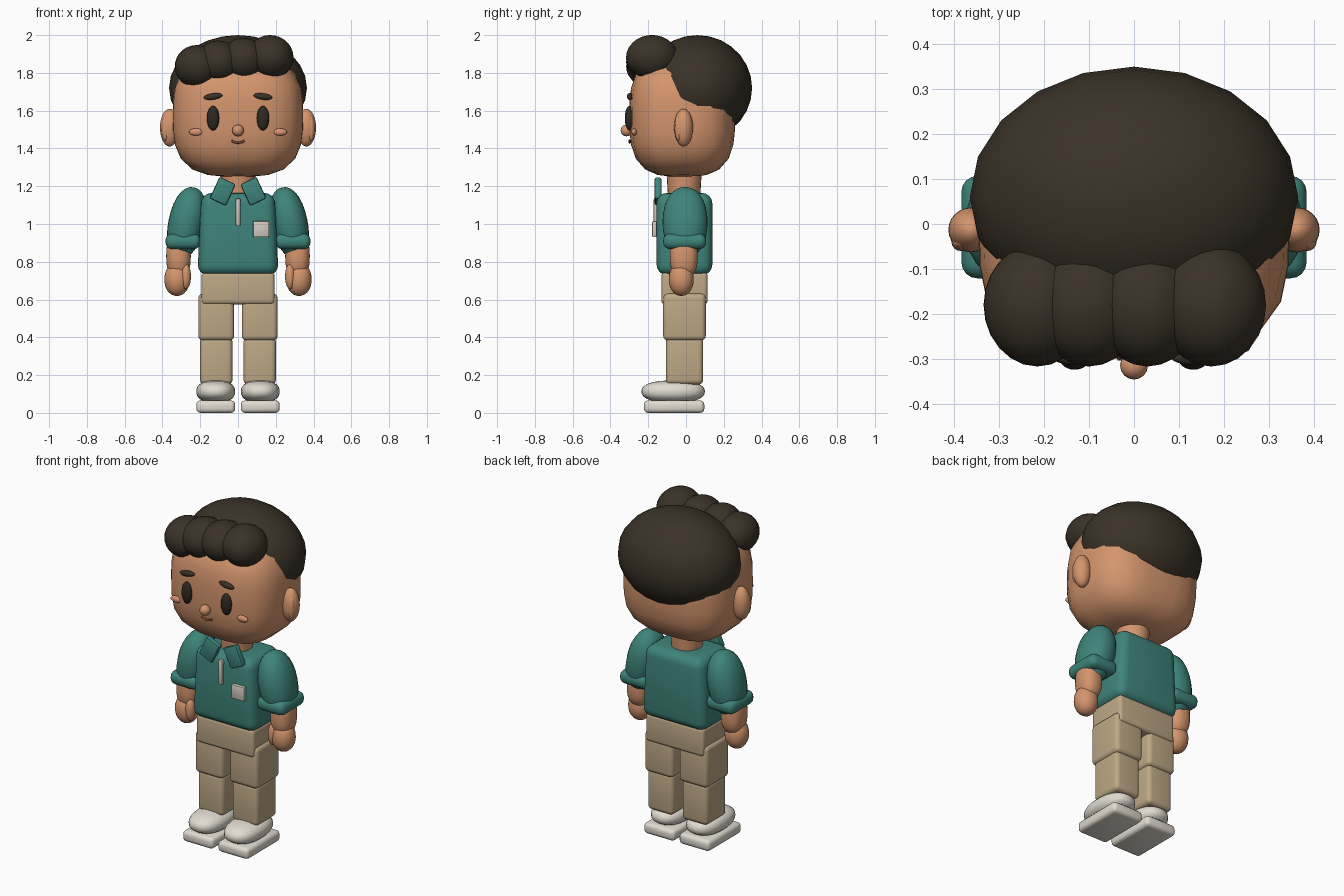
import bpy, bmesh, math
from mathutils import Matrix

if "Cube" in bpy.data.objects:
    bpy.data.objects.remove(bpy.data.objects["Cube"])


def material(name, r, g, b):
    m = bpy.data.materials.new(name)
    lin = [((c / 255 + 0.055) / 1.055) ** 2.4 for c in (r, g, b)]
    m.diffuse_color = (*lin, 1)
    m.use_nodes = True
    m.node_tree.nodes["Principled BSDF"].inputs["Base Color"].default_value = m.diffuse_color
    return m


SKIN = material("skin", 212, 149, 109)
BLUSH = material("blush", 218, 148, 114)
HAIR = material("dark_hair", 58, 50, 39)
EYE = material("eye_dark", 46, 40, 33)
LIP = material("lip_brown", 135, 80, 56)
SHIRT = material("teal_shirt", 62, 132, 122)
PANTS = material("khaki", 190, 168, 134)
SHOE = material("shoe_white", 226, 220, 209)
TRIM = material("trim_grey", 212, 203, 193)


def finish(bm, name, mat, loc, tilt, angle):
    bmesh.ops.transform(bm, verts=bm.verts, matrix=Matrix.Translation(loc) @ Matrix.Rotation(math.radians(tilt), 4, 'Y'))
    me = bpy.data.meshes.new(name)
    bm.to_mesh(me)
    bm.free()
    me.materials.append(mat)
    ob = bpy.data.objects.new(name, me)
    bpy.context.collection.objects.link(ob)
    bpy.ops.object.select_all(action='DESELECT')
    ob.select_set(True)
    bpy.context.view_layer.objects.active = ob
    bpy.ops.object.shade_smooth_by_angle(angle=math.radians(angle))
    return ob


def blob(name, mat, loc, radii, tilt=0, n=2.0, seg=24, rings=14):
    """Ellipsoid; n above 2 makes it boxier."""
    bm = bmesh.new()
    bmesh.ops.create_uvsphere(bm, u_segments=seg, v_segments=rings, radius=1)
    for v in bm.verts:
        v.co /= sum(abs(c) ** n for c in v.co) ** (1 / n)
        v.co = [c * r for c, r in zip(v.co, radii)]
    return finish(bm, name, mat, loc, tilt, 60)


def box(name, mat, loc, size, bevel, tilt=0, top=1.0, seg=4):
    """Rounded box; top scales the width of its upper end."""
    bm = bmesh.new()
    bmesh.ops.create_cube(bm, size=1)
    for v in bm.verts:
        k = top if v.co.z > 0 else 1
        v.co = (v.co.x * size[0] * k, v.co.y * size[1], v.co.z * size[2])
    bmesh.ops.bevel(bm, geom=bm.edges[:], offset=bevel, segments=seg, profile=0.5, affect='EDGES')
    return finish(bm, name, mat, loc, tilt, 40)


# Head, hair cap and neck
blob("head", SKIN, (0, -0.02, 1.57), (0.345, 0.28, 0.32), n=3.1)
blob("hair_cap", HAIR, (0, 0.06, 1.72), (0.365, 0.29, 0.28), seg=20, rings=14)
bm = bmesh.new()
bmesh.ops.create_cone(bm, cap_ends=True, segments=24, radius1=0.085, radius2=0.095, depth=0.16)
finish(bm, "neck", SKIN, (0, -0.01, 1.22), 0, 40)

# Rolled fringe
for i, (x, z, rx, rz) in enumerate([(-0.215, 1.833, 0.12, 0.114), (-0.1, 1.858, 0.12, 0.113),
                                    (0.03, 1.872, 0.12, 0.113), (0.172, 1.884, 0.122, 0.116)]):
    blob(f"fringe_roll_{i + 1}", HAIR, (x, -0.18, z), (rx, 0.137, rz), tilt=10)

# Nose and mouth
blob("nose", SKIN, (0, -0.315, 1.495), (0.031, 0.031, 0.031), seg=16, rings=10)
cu = bpy.data.curves.new("mouth", 'CURVE')
cu.dimensions = '3D'
cu.bevel_depth = 0.006
cu.bevel_resolution = 2
sp = cu.splines.new('POLY')
sp.points.add(6)
for i, p in enumerate(sp.points):
    t = i / 3 - 1
    p.co = (0.035 * t, -0.298, 1.43 + 0.012 * t * t, 1)
cu.materials.append(LIP)
bpy.context.collection.objects.link(bpy.data.objects.new("mouth", cu))

# Torso and hips
box("shirt_body", SHIRT, (0, -0.008, 0.947), (0.43, 0.295, 0.435), 0.055, top=0.9)
box("hips", PANTS, (0, -0.008, 0.66), (0.388, 0.245, 0.17), 0.02)
box("button_placket", TRIM, (0, -0.16, 1.062), (0.026, 0.022, 0.146), 0.005, seg=2)
box("chest_pocket", TRIM, (0.122, -0.167, 0.973), (0.086, 0.024, 0.086), 0.007, seg=2)

for side, s in (("left", 1), ("right", -1)):
    # Face details
    blob(f"ear_{side}", SKIN, (s * 0.362, -0.013, 1.51), (0.051, 0.05, 0.1))
    blob(f"inner_ear_{side}", SKIN, (s * 0.385, -0.04, 1.505), (0.021, 0.02, 0.065), seg=16, rings=10)
    blob(f"eye_{side}", EYE, (s * 0.132, -0.3, 1.56), (0.033, 0.024, 0.065))
    blob(f"brow_{side}", HAIR, (s * 0.132, -0.297, 1.675), (0.05, 0.016, 0.017), tilt=s * 8)
    blob(f"cheek_{side}", BLUSH, (s * 0.222, -0.275, 1.487), (0.037, 0.014, 0.019))

    # Collar flap
    box(f"collar_{side}", SHIRT, (s * 0.081, -0.148, 1.173), (0.095, 0.036, 0.125), 0.01, tilt=-s * 25, seg=2)

    # Arm
    blob(f"sleeve_{side}", SHIRT, (s * 0.272, -0.005, 1.008), (0.096, 0.119, 0.19), tilt=-s * 12, n=2.2)
    box(f"sleeve_cuff_{side}", SHIRT, (s * 0.291, -0.007, 0.908), (0.186, 0.228, 0.082), 0.036)
    blob(f"forearm_{side}", SKIN, (s * 0.315, -0.012, 0.83), (0.065, 0.074, 0.115), n=2.6)
    blob(f"hand_{side}", SKIN, (s * 0.323, -0.025, 0.707), (0.067, 0.066, 0.088), n=2.1)
    blob(f"thumb_{side}", SKIN, (s * 0.276, -0.06, 0.722), (0.027, 0.03, 0.068), seg=16, rings=10)

    # Leg
    box(f"thigh_{side}", PANTS, (s * 0.115, -0.008, 0.508), (0.19, 0.226, 0.25), 0.026)
    box(f"shin_{side}", PANTS, (s * 0.115, -0.008, 0.275), (0.172, 0.198, 0.25), 0.026)

    # Shoe
    box(f"shoe_sole_{side}", SHOE, (s * 0.118, -0.063, 0.033), (0.206, 0.32, 0.066), 0.022, seg=3)
    blob(f"shoe_upper_{side}", SHOE, (s * 0.118, -0.068, 0.113), (0.103, 0.168, 0.059), n=2.4)
